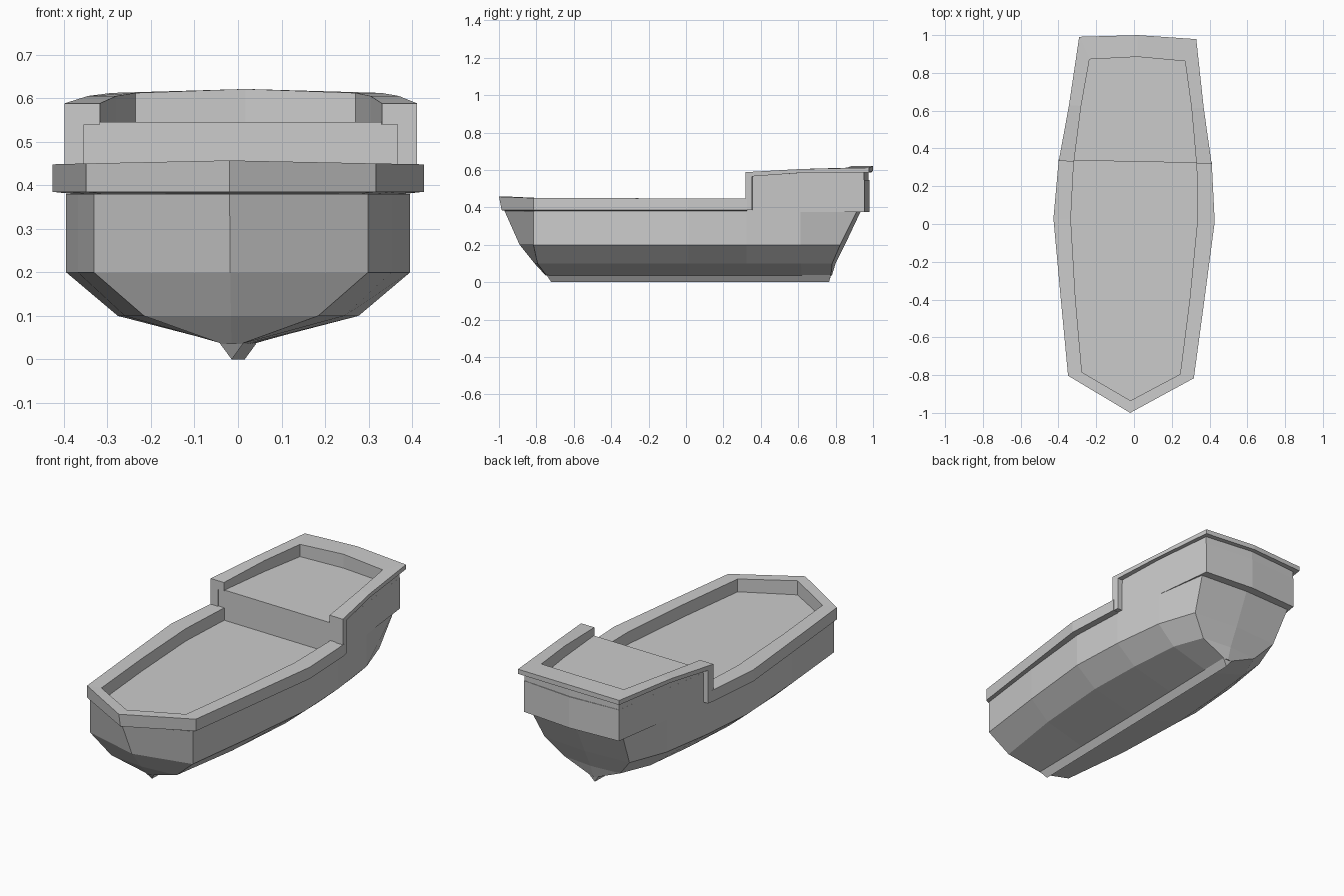
import bpy, bmesh

if "Cube" in bpy.data.objects:
    bpy.data.objects.remove(bpy.data.objects["Cube"])

YAW = -0.02  # the whole boat sits slightly turned


def loft(name, sections):
    """Skin closed sections in sequence and cap both ends."""
    bm = bmesh.new()
    rows = [[bm.verts.new(p) for p in s] for s in sections]
    n = len(rows[0])
    for a, b in zip(rows, rows[1:]):
        for i in range(n):
            j = (i + 1) % n
            bm.faces.new((a[i], a[j], b[j], b[i]))
    bm.faces.new(rows[0])
    bm.faces.new(rows[-1][::-1])
    bmesh.ops.recalc_face_normals(bm, faces=bm.faces[:])
    mesh = bpy.data.meshes.new(name)
    bm.to_mesh(mesh)
    bm.free()
    obj = bpy.data.objects.new(name, mesh)
    obj.rotation_euler.z = YAW
    bpy.context.collection.objects.link(obj)
    return obj


def flip(section):
    return [(-x, y, z) for x, y, z in section]


def ring(half, z):
    """Horizontal outline mirrored across x = 0."""
    right = [(x, y, z) for x, y in half]
    return right + [(-x, y, z) for x, y, z in reversed(right) if x > 0]


def both_sides(half):
    """Sections from the right end to the centre, then on to the left end."""
    return half + [flip(s) for s in reversed(half[:-1])]


# Lower hull: z, stem y, shoulder x y, side scale, stern corner x y, stern centre y
levels = [
    (0.035, -0.75, 0.02, -0.745, 0.065, 0.02, 0.775, 0.78),
    (0.10, -0.81, 0.20, -0.79, 0.70, 0.17, 0.785, 0.80),
    (0.20, -0.89, 0.315, -0.81, 1.0, 0.26, 0.83, 0.85),
    (0.38, -0.97, 0.315, -0.81, 1.0, 0.285, 0.92, 0.935),
]
rings = []
for z, stem, sx, sy, k, tx, ty, tm in levels:
    rings.append(ring([(0, stem), (sx, sy), (0.36 * k, -0.4), (0.395 * k, 0.02),
                       (0.375 * k, 0.33), (0.335 * k, 0.62), (tx, ty), (0, tm)], z))
loft("hull", rings)

# Triangular keel
loft("keel", [[(-0.027, y, 0.037), (0.027, y, 0.037), (0, yb, 0)]
              for y, yb in ((-0.745, -0.72), (0.775, 0.765))])

# Raised stern block with overhanging transom
stern = [(0.375, 0.33), (0.335, 0.62), (0.29, 0.96), (0, 0.98)]
loft("stern_block", [ring(stern, 0.375), ring(stern, 0.545)])

# Main rail: outer x y, inner x y, top z
main = [
    (0.405, 0.335, 0.325, 0.335, 0.448),
    (0.427, 0.02, 0.335, 0.02, 0.448),
    (0.38, -0.4, 0.302, -0.4, 0.449),
    (0.333, -0.81, 0.26, -0.79, 0.45),
    (0, -1.0, 0, -0.935, 0.457),
]
sections = []
for ox, oy, ix, iy, top in main:
    foot = oy + (0.014 if ox == 0 else 0)
    sections.append([(ox, oy, top), (ox, foot, 0.385),
                     (ix, iy, 0.375), (ix, iy, top)])
loft("main_rail", both_sides(sections))

# Stern bulwark and rail: outer x y, hull x y, inner x y, top z, lip z
upper = [
    (0.405, 0.325, 0.375, 0.325, 0.324, 0.325, 0.588, 0.563),
    (0.357, 0.62, 0.335, 0.62, 0.292, 0.62, 0.605, 0.584),
    (0.31, 0.985, 0.29, 0.958, 0.253, 0.867, 0.612, 0.587),
    (0, 1.0, 0, 0.976, 0, 0.885, 0.621, 0.595),
]
sections = []
for ox, oy, hx, hy, ix, iy, top, lip in upper:
    sections.append([(ox, oy, top), (ox, oy, lip), (hx, hy, lip),
                     (hx, hy, 0.54), (ix, iy, 0.54), (ix, iy, top)])
loft("stern_rail", both_sides(sections))

# Vertical rail posts joining the two rail heights
post = [[(0.36, y, 0.385), (x, y, 0.385), (x, y, top), (0.36, y, top)]
        for x, y, top in ((0.405, 0.325, 0.58), (0.399, 0.362, 0.583))]
loft("rail_post_right", post)
loft("rail_post_left", [flip(s) for s in post])
